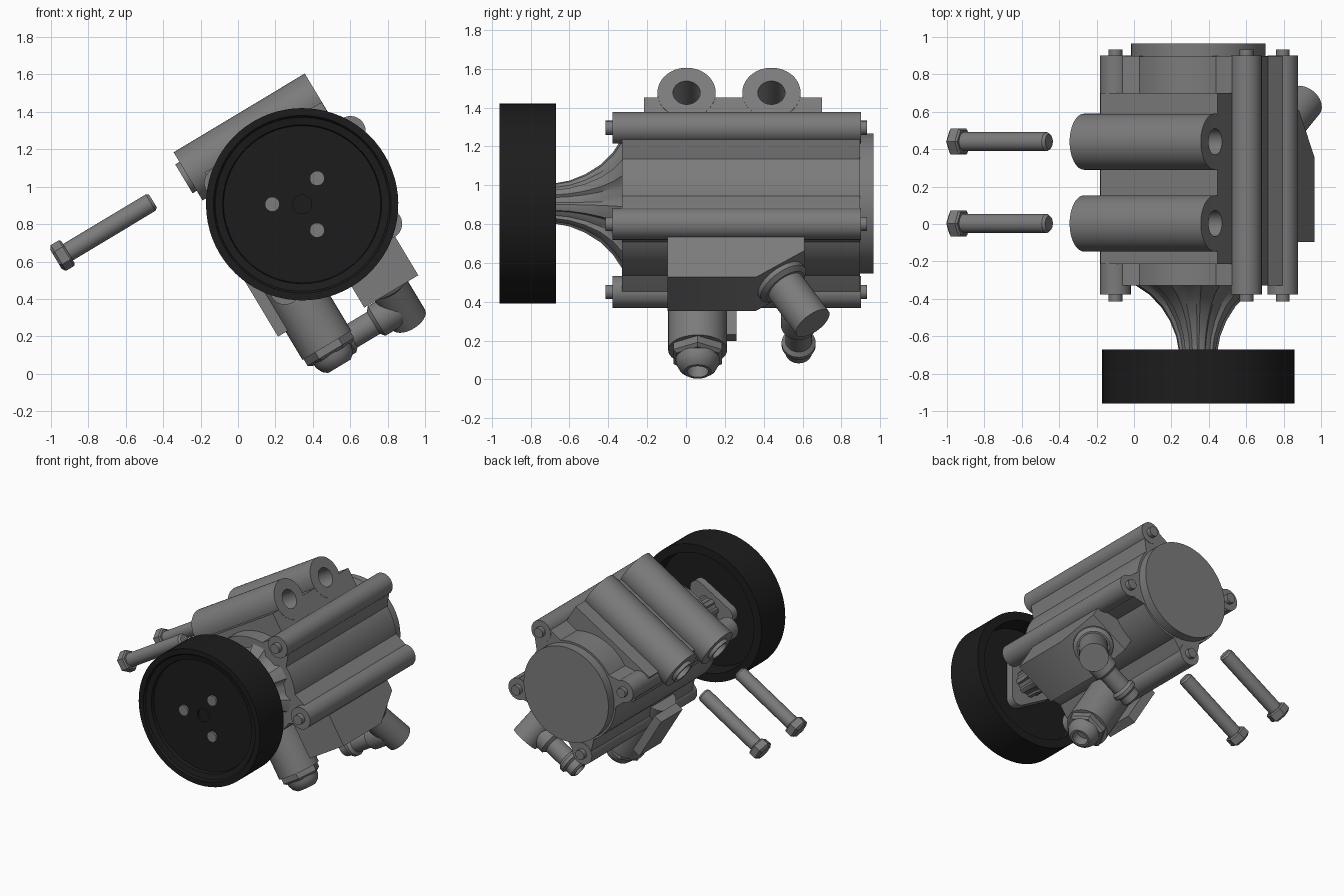
import bpy, bmesh, math
from mathutils import Matrix, Vector

if "Cube" in bpy.data.objects:
    bpy.data.objects.remove(bpy.data.objects["Cube"])

# Pump frame: u along the mounting bolts, y along the shaft, v across both
TILT = math.radians(31)
FRAME = Matrix.Translation((0.343, 0, 0.906)) @ Matrix.Rotation(-TILT, 4, 'Y')


def material(name, c):
    m = bpy.data.materials.new(name)
    m.diffuse_color = (*c, 1)
    m.use_nodes = True
    m.node_tree.nodes["Principled BSDF"].inputs["Base Color"].default_value = m.diffuse_color
    return m


GREY = material("cast_grey", (0.2, 0.2, 0.2))
BLACK = material("pulley_black", (0.012, 0.012, 0.012))


def finish(name, bm, mat=GREY, angle=35):
    bmesh.ops.remove_doubles(bm, verts=bm.verts, dist=1e-5)
    bmesh.ops.recalc_face_normals(bm, faces=bm.faces)
    bm.transform(FRAME)
    me = bpy.data.meshes.new(name)
    bm.to_mesh(me)
    bm.free()
    me.materials.append(mat)
    ob = bpy.data.objects.new(name, me)
    bpy.context.collection.objects.link(ob)
    bpy.ops.object.select_all(action='DESELECT')
    ob.select_set(True)
    bpy.context.view_layer.objects.active = ob
    bpy.ops.object.shade_smooth_by_angle(angle=math.radians(angle))
    return ob


def lathe(name, profile, origin=(0, 0, 0), axis=(0, 1, 0), seg=32, mat=GREY,
          closed=False, shape=lambda a: 1.0, phase=0.0):
    """Sweep (radius, distance) points round an axis in the pump frame."""
    rot = Vector(axis).to_track_quat('Z', 'Y')
    bm = bmesh.new()
    rings = []
    for r, t in profile:
        ring = []
        for i in range(seg):
            a = phase + 2 * math.pi * i / seg
            k = r * shape(a)
            p = rot @ Vector((k * math.cos(a), k * math.sin(a), t))
            ring.append(bm.verts.new(p + Vector(origin)))
        rings.append(ring)
    pairs = list(zip(rings, rings[1:])) + ([(rings[-1], rings[0])] if closed else [])
    for a, b in pairs:
        for i in range(seg):
            j = (i + 1) % seg
            bm.faces.new((a[i], a[j], b[j], b[i]))
    if not closed:
        for ring, (r, t) in ((rings[0], profile[0]), (rings[-1], profile[-1])):
            if r > 0:
                bm.faces.new(ring)
    return finish(name, bm, mat)


def rod(name, r, t0, t1, origin=(0, 0, 0), axis=(0, 1, 0), seg=32, **kw):
    return lathe(name, [(r, t0), (r, t1)], origin, axis, seg, **kw)


def prism(name, pts, u0, u1):
    """Extrude a (y, v) outline from u0 to u1."""
    bm = bmesh.new()
    a = [bm.verts.new((u0, y, v)) for y, v in pts]
    b = [bm.verts.new((u1, y, v)) for y, v in pts]
    bm.faces.new(a)
    bm.faces.new(b)
    for i in range(len(pts)):
        j = (i + 1) % len(pts)
        bm.faces.new((a[i], a[j], b[j], b[i]))
    return finish(name, bm)


def box(name, u0, u1, y0, y1, v0, v1):
    return prism(name, [(y0, v0), (y1, v0), (y1, v1), (y0, v1)], u0, u1)


def hull(name, circles, y0, y1):
    """Convex plate round (u, v, radius) circles, from y0 to y1."""
    bm = bmesh.new()
    for u, v, r in circles:
        for k in range(32):
            a = math.pi * k / 16
            for y in (y0, y1):
                bm.verts.new((u + r * math.cos(a), y, v + r * math.sin(a)))
    out = bmesh.ops.convex_hull(bm, input=bm.verts)
    bmesh.ops.delete(bm, geom=list({g for g in out["geom_interior"] + out["geom_unused"]
                                    if isinstance(g, bmesh.types.BMVert)}), context='VERTS')
    return finish(name, bm)


# Pulley: dished on both sides, held to a triangular flange by three screws
lathe("pulley", [(0.05, -0.91), (0.42, -0.91), (0.425, -0.935), (0.465, -0.945),
                 (0.475, -0.96), (0.514, -0.96), (0.514, -0.67), (0.45, -0.67),
                 (0.44, -0.8), (0.05, -0.8)], seg=72, mat=BLACK, closed=True)
rod("pulley_centre", 0.052, -0.895, -0.8, seg=24, mat=BLACK)
angles = [math.radians(60 + 120 * k) - TILT for k in range(3)]
spots = [(0.16 * math.cos(a), 0.16 * math.sin(a)) for a in angles]
for u, v in spots:
    rod("pulley_screw", 0.04, -0.925, -0.88, (u, 0, v), seg=16)
hull("pulley_flange", [(u, v, 0.06) for u, v in spots], -0.81, -0.74)

# Flared and ribbed shaft hub
lathe("ribbed_hub", [(0.1, -0.8), (0.105, -0.67), (0.118, -0.6), (0.15, -0.52),
                     (0.2, -0.44), (0.265, -0.375), (0.34, -0.325)], seg=64,
      shape=lambda a: 1.0 if math.cos(8 * a + 0.1) > 0 else 0.88)

# Main housing with end cover
rod("housing", 0.375, -0.33, 0.895, seg=64)
rod("rear_cover", 0.36, 0.88, 0.965, seg=64)

# Four tie-bolt lugs blended into the housing by wide webs
for u, v in ((0.422, 0.201), (0.334, -0.323), (-0.32, 0.326), (-0.313, -0.343)):
    rod("tie_lug", 0.082, -0.378, 0.9, (u, 0, v))
    rod("tie_bolt", 0.037, -0.415, 0.932, (u, 0, v), seg=16)
    hull("lug_web", [(u * 0.97, v * 0.97, 0.07), (u * 0.45, v * 0.45, 0.17)], -0.33, 0.897)

# Mounting saddle, notched under two bored barrels, and their loose bolts
U = (1, 0, 0)
YS = (0.003, 0.44)
top = [(-0.215, 0.15), (-0.215, 0.414)]
for y in YS:
    top += [(y - 0.11, 0.414), (y - 0.11, 0.355), (y + 0.11, 0.355), (y + 0.11, 0.414)]
prism("mount_saddle", top + [(0.7, 0.414), (0.7, 0.15)], -0.36, 0.37)
for y in YS:
    lathe("mount_barrel", [(0.07, -0.472), (0.09, -0.472), (0.09, -0.446), (0.15, -0.446),
                           (0.15, 0.372), (0.07, 0.372)], (0, y, 0.442), U, 48, closed=True)
    o = (0, y, 0.425)
    lathe("bolt_shank", [(0.051, -1.25), (0.051, -0.69), (0.04, -0.675)], o, U, seg=24)
    lathe("bolt_head", [(0.06, -1.28), (0.08, -1.265), (0.08, -1.215), (0.07, -1.205)],
          o, U, seg=6, phase=math.pi / 6)

# Valve block with slanted rear corner
prism("valve_block", [(-0.095, -0.25), (-0.095, -0.645), (0.36, -0.645),
                      (0.61, -0.485), (0.61, -0.25)], 0.0, 0.337)
box("valve_side_plate", -0.475, -0.41, 0.0, 0.26, -0.54, -0.18)

# Pressure fitting: barrel, hex nut and bored nose
P, D = (-0.275, 0.06, 0), (0, 0, -1)
rod("pressure_barrel", 0.152, 0.2, 0.715, P, D, seg=40)
lathe("pressure_nut", [(0.145, 0.7), (0.145, 0.755), (0.125, 0.77)], P, D, seg=6)
lathe("pressure_nose", [(0.115, 0.75), (0.112, 0.79), (0.095, 0.825), (0.07, 0.845),
                        (0.055, 0.845), (0.055, 0.76), (0.0, 0.76)], P, D)

# Inlet elbow leaving the slanted face
E, N = (0.17, 0.485, -0.56), Vector((0, 0.54, -0.84))
lathe("elbow_collar", [(0.14, -0.05), (0.14, 0.03), (0.115, 0.05)], E, N)
rod("elbow_barrel", 0.103, 0, 0.31, E, N)

# Hose spigot running back from the elbow
lathe("hose_spigot", [(0.085, 0.02), (0.092, 0.05), (0.092, 0.15), (0.068, 0.17),
                      (0.068, 0.31), (0.088, 0.33), (0.088, 0.355), (0.07, 0.37),
                      (0.07, 0.42), (0.055, 0.435), (0.045, 0.435), (0.045, 0.33),
                      (0, 0.33)], (0.17, 0.58, -0.74), (-1, 0, 0))
